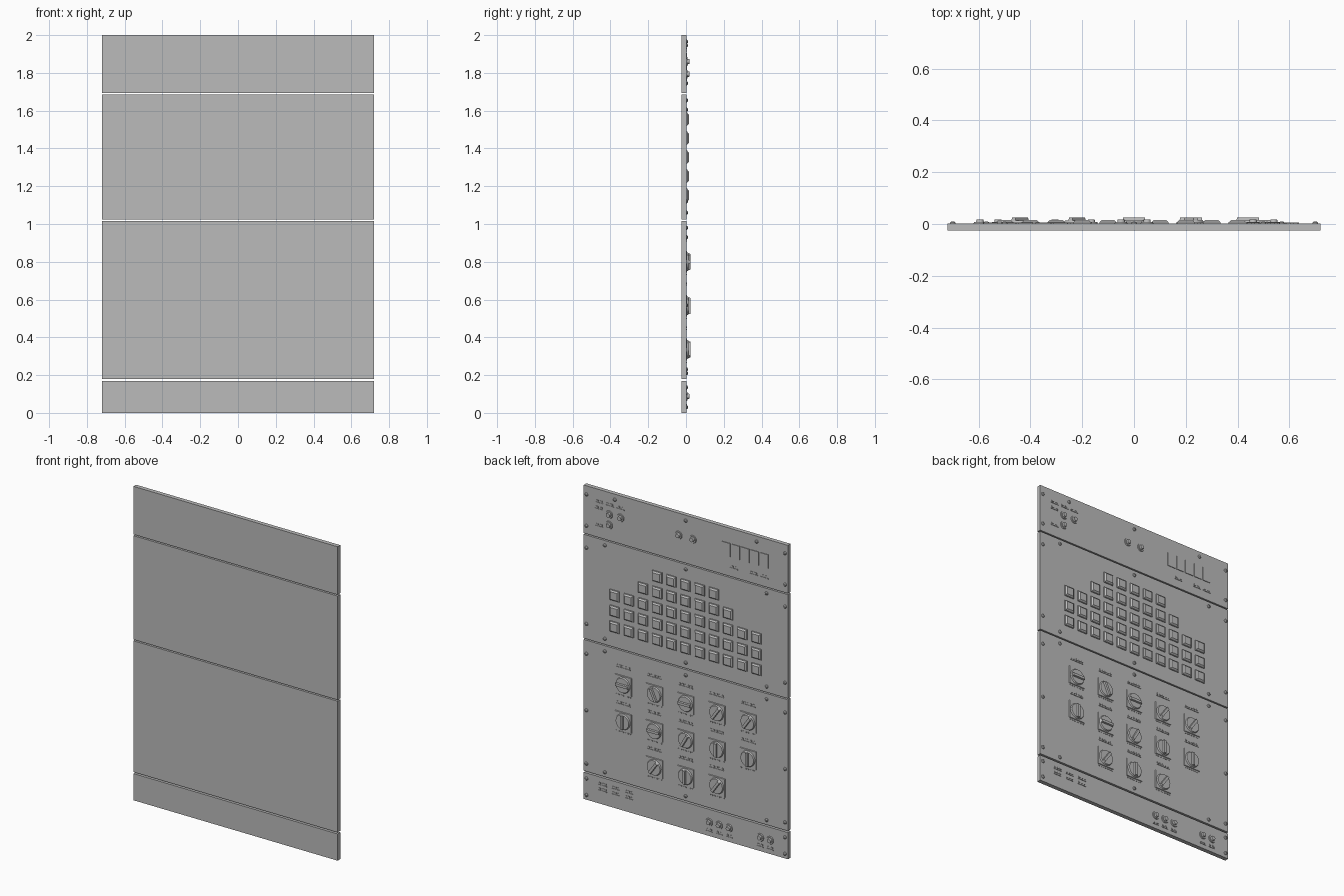
import bpy, bmesh, math
from mathutils import Matrix, Vector

old = bpy.data.objects.get("Cube")
if old:
    bpy.data.objects.remove(old, do_unlink=True)

grey = bpy.data.materials.new("panel_grey")
grey.use_nodes = True
COLOUR = (0.5, 0.5, 0.5, 1)
grey.diffuse_color = COLOUR
grey.node_tree.nodes["Principled BSDF"].inputs["Base Color"].default_value = COLOUR

FACE = 0.002     # y of the equipped panel surface
BACK = -0.025


def taper_box(bm, x, z, w, h, y0, y1, inset=0.0, angle=0.0):
    """Box standing off the panel, its outer face shrunk by inset."""
    rot = Matrix.Rotation(angle, 3, 'Y')
    rings = []
    for y, s in ((y0, 0), (y1, inset)):
        a, b = w / 2 - s, h / 2 - s
        rings.append([bm.verts.new(rot @ Vector((i * a, 0, j * b)) + Vector((x, y, z)))
                      for i, j in ((-1, -1), (-1, 1), (1, 1), (1, -1))])
    low, top = rings
    bm.faces.new(top)
    bm.faces.new(low[::-1])
    for i in range(4):
        k = (i + 1) % 4
        bm.faces.new((low[i], low[k], top[k], top[i]))


def disc(bm, x, z, r0, r1, y0, y1, sides=24):
    """Round boss whose axis points out of the panel."""
    place = Matrix.Translation((x, (y0 + y1) / 2, z)) @ Matrix.Rotation(-math.pi / 2, 4, 'X')
    bmesh.ops.create_cone(bm, cap_ends=True, segments=sides, radius1=r0, radius2=r1,
                          depth=y1 - y0, matrix=place)


def finish(bm, name, smooth=False):
    bmesh.ops.recalc_face_normals(bm, faces=bm.faces)
    mesh = bpy.data.meshes.new(name)
    bm.to_mesh(mesh)
    bm.free()
    mesh.materials.append(grey)
    ob = bpy.data.objects.new(name, mesh)
    bpy.context.collection.objects.link(ob)
    if smooth:
        bpy.ops.object.select_all(action='DESELECT')
        ob.select_set(True)
        bpy.context.view_layer.objects.active = ob
        bpy.ops.object.shade_smooth_by_angle(angle=math.radians(35))
    return ob


# Four stacked panels with narrow gaps
panels = {"bottom_panel": (0, 0.17), "switch_panel": (0.18, 1.016),
          "button_panel": (1.024, 1.686), "top_panel": (1.694, 2)}
for name, (z0, z1) in panels.items():
    bm = bmesh.new()
    taper_box(bm, 0, (z0 + z1) / 2, 1.44, z1 - z0, BACK, FACE)
    finish(bm, name)

# Square push buttons: two short rows above three full rows
bm = bmesh.new()
for row, half in enumerate((2, 3, 5, 5, 5)):
    for col in range(-half, half + 1):
        x, z = col * 0.1, 1.555 - row * 0.1005
        taper_box(bm, x, z, 0.068, 0.068, FACE, 0.008)
        taper_box(bm, x, z, 0.064, 0.064, 0.008, 0.016, 0.008)
finish(bm, "push_buttons")


def label(bm, x, z, w):
    """Thin label: a rule with a row of short dashes above it."""
    taper_box(bm, x, z, w, 0.005, FACE, 0.005)
    n = max(2, round(w / 0.022))
    for i in range(n):
        taper_box(bm, x + ((i + 0.5) / n - 0.5) * w, z + 0.012, w / n * 0.6, 0.009, FACE, 0.005)


# Rotary switches; angles are the grip tilt, 0 = upright
labels = bmesh.new()
plates, dials, grips = bmesh.new(), bmesh.new(), bmesh.new()
switch_rows = [(0.80, 2, (90, -25, 90, 35, 35)),
               (0.567, 2, (0, 90, 30, 0, 0)),
               (0.335, 1, (35, 0, 35))]
for z, half, tilts in switch_rows:
    for i, tilt in enumerate(tilts):
        x = (half - i) * 0.22
        a = -math.radians(tilt)
        taper_box(plates, x, z, 0.118, 0.118, FACE, 0.006, 0.002)
        disc(dials, x, z, 0.05, 0.046, 0.006, 0.014, 32)
        taper_box(grips, x, z, 0.02, 0.088, 0.014, 0.025, 0.002, a)
        label(labels, x, z + 0.106, 0.1)
        for k in range(7):
            taper_box(labels, x + (k - 3) * 0.016, z - 0.068, 0.008, 0.006, FACE, 0.005)
finish(plates, "switch_plates")
finish(dials, "switch_dials", True)
finish(grips, "switch_grips")

# Small round knobs on the top and bottom panels
bm = bmesh.new()
knobs = [(0.54, 1.86), (0.46, 1.86), (0.54, 1.793), (0.05, 1.86), (-0.05, 1.86)]
knobs += [(x, 0.088) for x in (-0.165, -0.235, -0.305, -0.525, -0.595)]
for x, z in knobs:
    disc(bm, x, z, 0.025, 0.023, FACE, 0.007)
    disc(bm, x, z, 0.015, 0.013, 0.007, 0.018)
    if z < 1:
        label(labels, x, 0.03, 0.045)
finish(bm, "small_knobs", True)

# Indicator windows in the upper corner
bm = bmesh.new()
for i in range(5):
    taper_box(bm, -0.285 - i * 0.067, 1.86, 0.057, 0.088, FACE, 0.006)
finish(bm, "indicator_windows")

# Remaining label strips
for x, z in ((0.61, 1.915), (0.535, 1.915), (0.46, 1.915), (0.61, 1.875), (0.61, 1.765),
             (-0.34, 1.75), (-0.48, 1.75), (-0.555, 1.75)):
    label(labels, x, z, 0.055)
for x in (0.585, 0.495, 0.4):
    for z in (0.12, 0.085):
        label(labels, x, z, 0.058)
finish(labels, "label_strips")

# Domed screws: side columns, then rows along the panel edges
bm = bmesh.new()
spots = [(s * 0.7, z) for s in (1, -1)
         for z in (1.945, 1.745, 1.605, 1.12, 0.93, 0.57, 0.23, 0.135, 0.03)]
spots += [(x, z) for x in (-0.57, 0, 0.57) for z in (1.655, 1.06, 0.98, 0.21)]
spots += [(x, 1.965) for x in (-0.5, 0, 0.5)]
for x, z in spots:
    disc(bm, x, z, 0.011, 0.010, FACE, 0.006, 16)
    disc(bm, x, z, 0.010, 0.005, 0.006, 0.010, 16)
finish(bm, "screws", True)
